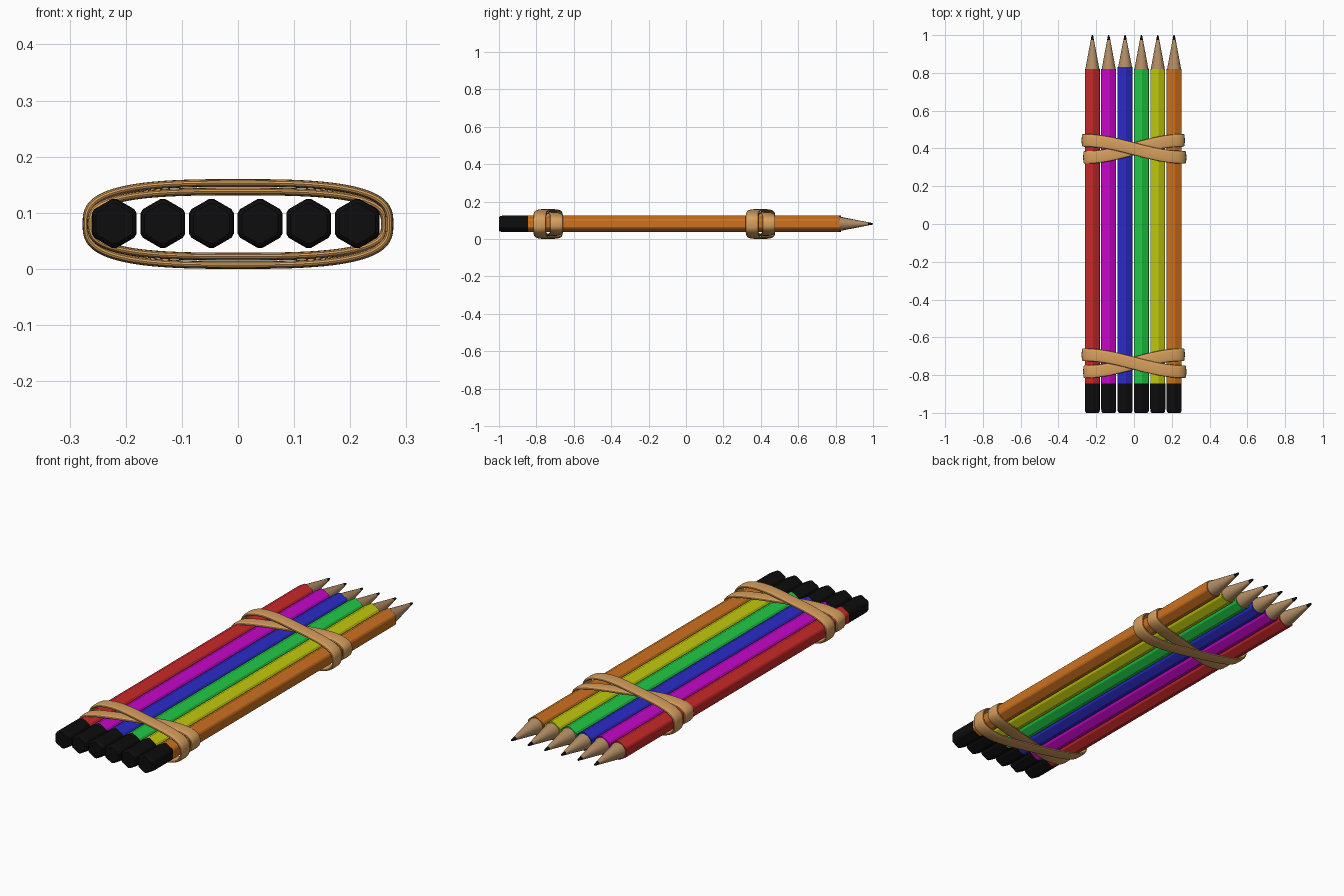
import bpy, bmesh, math

if "Cube" in bpy.data.objects:
    bpy.data.objects.remove(bpy.data.objects["Cube"])

def material(name, rgb):
    m = bpy.data.materials.new(name)
    m.diffuse_color = (*rgb, 1)
    m.use_nodes = True
    m.node_tree.nodes["Principled BSDF"].inputs["Base Color"].default_value = m.diffuse_color
    return m

BLACK = material("black", (0.004, 0.004, 0.004))
WOOD = material("bare wood", (0.45, 0.27, 0.13))
RUBBER = material("tan rubber", (0.68, 0.35, 0.11))
PAINTS = [("red", (0.60, 0.022, 0.022)), ("magenta", (0.58, 0.002, 0.60)),
          ("blue", (0.025, 0.025, 0.60)), ("green", (0.015, 0.60, 0.06)),
          ("yellow", (0.55, 0.60, 0.004)), ("orange", (0.62, 0.17, 0.014))]
ZC = 0.081

def hexagon():
    """Upright hexagon with narrow flats cut on its corners."""
    r, d = 0.0434, math.radians(5.5)
    return [(r * math.cos(math.radians(30 + 60 * k) + s * d),
             r * math.sin(math.radians(30 + 60 * k) + s * d))
            for k in range(6) for s in (-1, 1)]

def circle(n=24):
    return [(math.cos(2 * math.pi * k / n), math.sin(2 * math.pi * k / n)) for k in range(n)]

def build(name, rings, mat, closed=False, smooth=False):
    """Skin a list of vertex rings; cap the ends unless the loop is closed."""
    bm = bmesh.new()
    loops = [[bm.verts.new(p) for p in ring] for ring in rings]
    n = len(loops[0])
    pairs = list(zip(loops, loops[1:]))
    if closed:
        pairs.append((loops[-1], loops[0]))
    else:
        bm.faces.new(loops[0])
        bm.faces.new(loops[-1])
    for a, b in pairs:
        for i in range(n):
            bm.faces.new((a[i], a[(i + 1) % n], b[(i + 1) % n], b[i]))
    bmesh.ops.recalc_face_normals(bm, faces=bm.faces[:])
    me = bpy.data.meshes.new(name)
    bm.to_mesh(me)
    bm.free()
    me.materials.append(mat)
    ob = bpy.data.objects.new(name, me)
    bpy.context.collection.objects.link(ob)
    if smooth:
        bpy.ops.object.select_all(action='DESELECT')
        ob.select_set(True)
        bpy.context.view_layer.objects.active = ob
        bpy.ops.object.shade_smooth_by_angle(angle=math.radians(40))
    return ob

def loft(name, section, stations, x, mat, smooth=False):
    """Section scaled at each (y, scale) station along the pencil axis."""
    rings = [[(x + u * s, y, ZC + v * s) for u, v in section] for y, s in stations]
    return build(name, rings, mat, smooth=smooth)

# Six pencils: painted barrel, black end cap, sharpened cone, lead
for i, (colour, rgb) in enumerate(PAINTS):
    x = -0.2205 + 0.0866 * i
    end = 0.83 if colour == "blue" else 0.82
    loft(colour + "_barrel", hexagon(), [(-0.845, 1), (end, 1)], x,
         material(colour + " paint", rgb))
    loft(colour + "_end_cap", hexagon(),
         [(-1.0, 0.82), (-0.996, 0.93), (-0.988, 0.99), (-0.978, 1.01), (-0.845, 1.01)], x, BLACK)
    loft(colour + "_sharpened_cone", circle(), [(end - 0.01, 0.039), (0.974, 0.0085)], x, WOOD, True)
    loft(colour + "_lead", circle(), [(0.974, 0.0085), (0.996, 0.0045), (1.0, 0.002)], x, BLACK, True)

def power(t, e):
    return math.copysign(abs(t) ** e, t)

def band(name, y0, a, b, tilt):
    """Flat rubber loop around the pencils, tilted so that it crosses its twin."""
    rings, n, m = [], 120, 16
    path = []
    for k in range(n):
        t = 2 * math.pi * k / n
        path.append((a * power(math.cos(t), 2 / 3), b * power(math.sin(t), 2 / 3)))
    for k, (px, pz) in enumerate(path):
        qx, qz = path[(k + 1) % n]
        ox, oz = path[k - 1]
        tx, tz = qx - ox, qz - oz
        d = math.hypot(tx, tz)
        nx, nz = tz / d, -tx / d
        yc = y0 + tilt * math.sin(math.pi / 2 * px / a)
        ring = []
        for j in range(m):
            s = 2 * math.pi * j / m
            w = 0.034 * power(math.cos(s), 0.75)
            h = 0.007 * power(math.sin(s), 0.75)
            ring.append((px + nx * h, yc + w, 0.08 + pz + nz * h))
        rings.append(ring)
    return build(name, rings, RUBBER, closed=True, smooth=True)

# Two crossed rubber bands, each an outer and an inner loop
for label, y in (("front", -0.737), ("rear", 0.398)):
    band(label + "_band_outer_loop", y, 0.270, 0.073, -0.045)
    band(label + "_band_inner_loop", y, 0.262, 0.058, 0.045)
